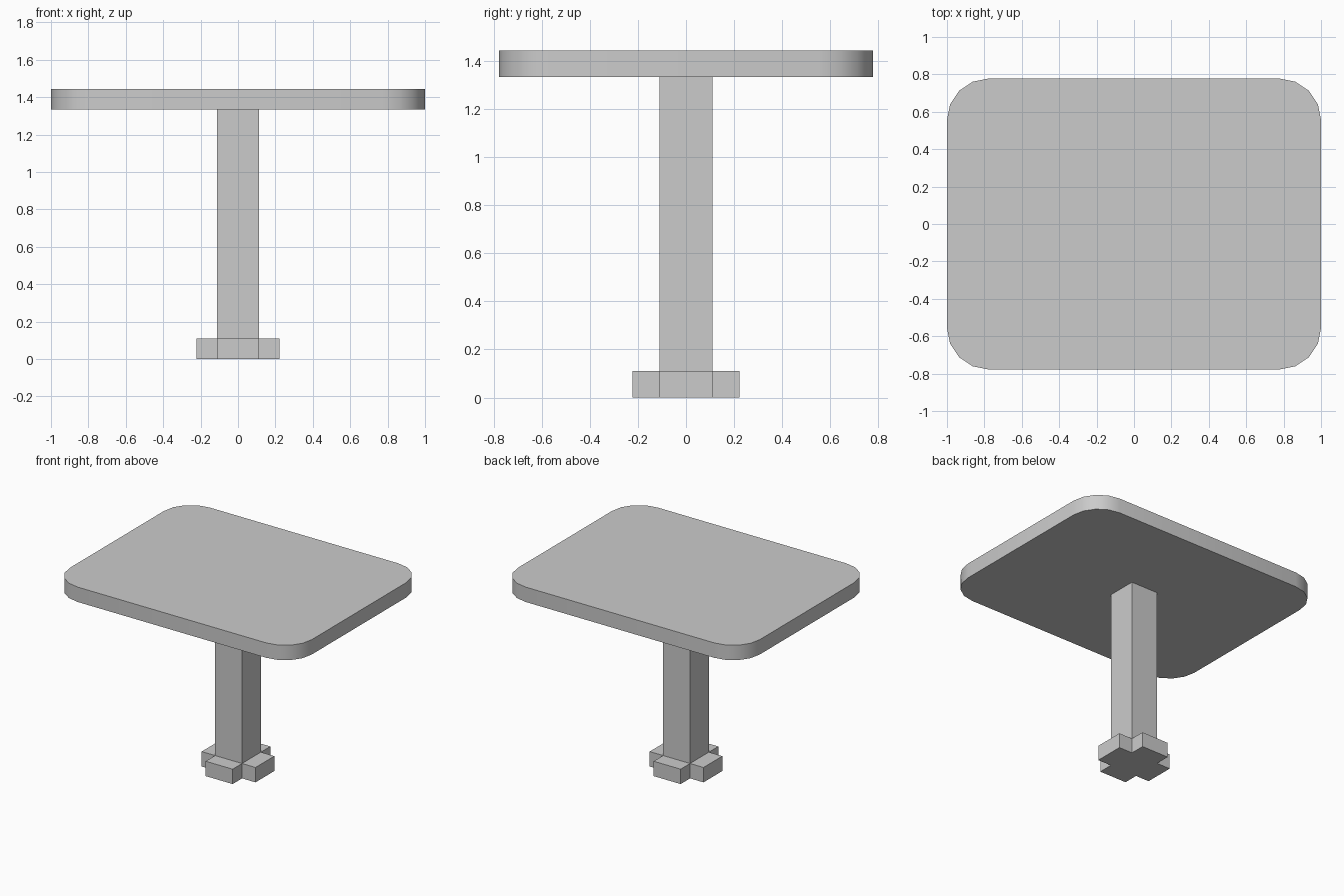
import bpy, bmesh, math

if "Cube" in bpy.data.objects:
    bpy.data.objects.remove(bpy.data.objects["Cube"])

U = 1 / 9  # modelling unit: 18 units across the top


def prism(name, outline, z0, z1):
    """Extrude a flat outline upwards into a closed solid."""
    bm = bmesh.new()
    face = bm.faces.new([bm.verts.new((x, y, z0)) for x, y in outline])
    ext = bmesh.ops.extrude_face_region(bm, geom=[face], use_keep_orig=True)
    verts = [g for g in ext["geom"] if isinstance(g, bmesh.types.BMVert)]
    bmesh.ops.translate(bm, verts=verts, vec=(0, 0, z1 - z0))
    bmesh.ops.recalc_face_normals(bm, faces=bm.faces)
    mesh = bpy.data.meshes.new(name)
    bm.to_mesh(mesh)
    bm.free()
    obj = bpy.data.objects.new(name, mesh)
    bpy.context.collection.objects.link(obj)
    return obj


# Table top: rounded rectangle, four segments per corner
outline = []
for i, (sx, sy) in enumerate([(1, 1), (-1, 1), (-1, -1), (1, -1)]):
    for k in range(5):
        a = math.radians(90 * i + 22.5 * k)
        outline.append((sx * 7 * U + 2 * U * math.cos(a),
                        sy * 5 * U + 2 * U * math.sin(a)))
top = prism("table_top", outline, 12 * U, 13 * U)
bpy.context.view_layer.objects.active = top
top.select_set(True)
bpy.ops.object.shade_smooth_by_angle(angle=math.radians(30))

# Square column
prism("column", [(-U, -U), (U, -U), (U, U), (-U, U)], U, 12 * U)

# Cross-shaped foot: one arm's corners turned four times
foot = []
for i in range(4):
    c, s = [(1, 0), (0, 1), (-1, 0), (0, -1)][i]
    for x, y in [(1, -1), (2, -1), (2, 1)]:
        foot.append(((x * c - y * s) * U, (x * s + y * c) * U))
prism("cross_foot", foot, 0, U)
